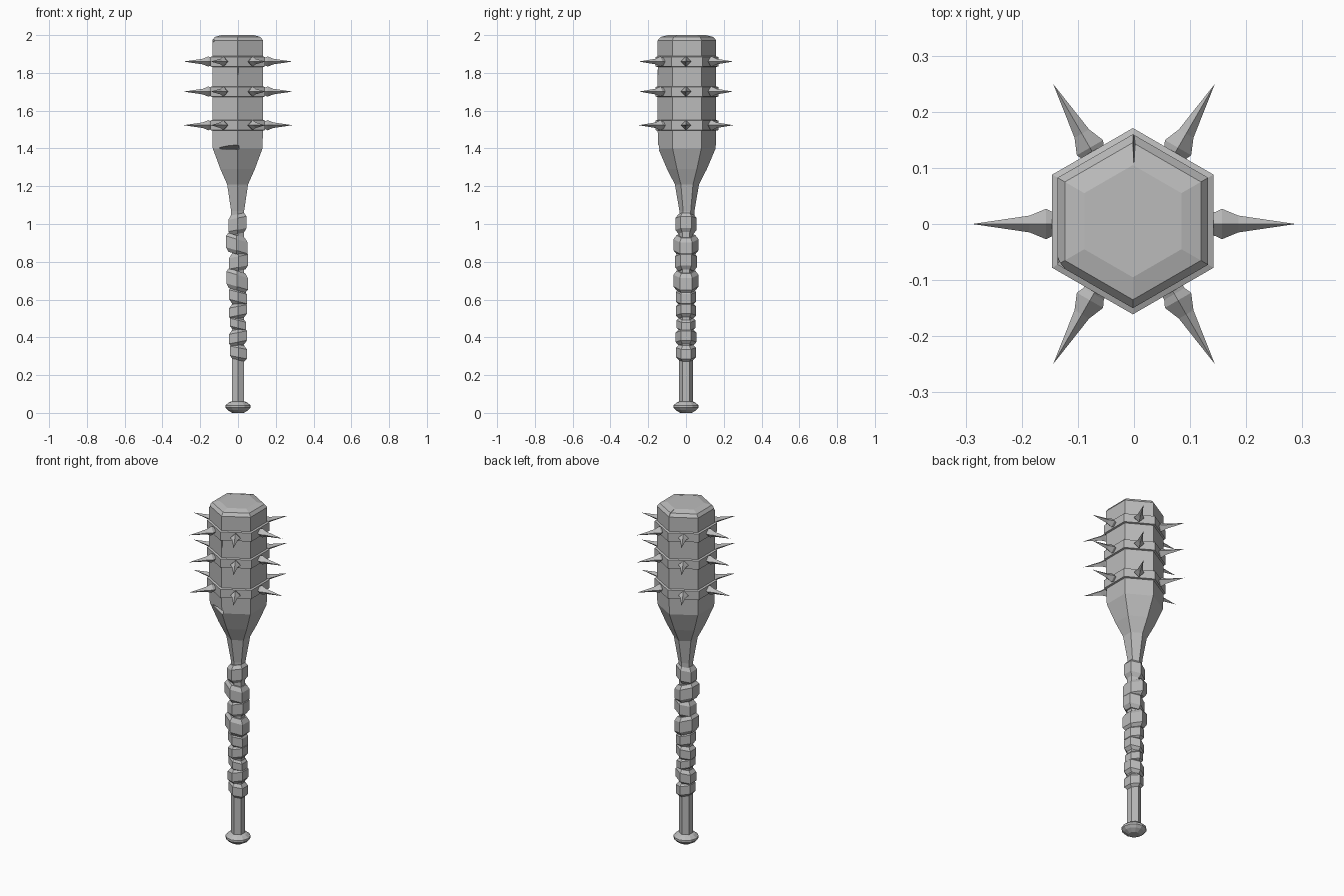
import bpy, bmesh, math
from mathutils import Matrix, Vector

if "Cube" in bpy.data.objects:
    bpy.data.objects.remove(bpy.data.objects["Cube"])

grey = bpy.data.materials.new("plain_grey")
grey.use_nodes = True
grey.diffuse_color = (0.5, 0.5, 0.5, 1)
grey.node_tree.nodes["Principled BSDF"].inputs["Base Color"].default_value = (0.5, 0.5, 0.5, 1)


def finish(name, bm):
    bmesh.ops.recalc_face_normals(bm, faces=bm.faces)
    mesh = bpy.data.meshes.new(name)
    bm.to_mesh(mesh)
    bm.free()
    mesh.materials.append(grey)
    ob = bpy.data.objects.new(name, mesh)
    bpy.context.collection.objects.link(ob)
    return ob


def add_turned(bm, profile, sides=6, matrix=Matrix(), shear=0.0):
    """Faceted solid from (radius, z) rings; a zero radius makes a point."""
    rings = []
    for r, z in profile:
        count = sides if r > 0 else 1
        ring = []
        for i in range(count):
            a = math.pi / 2 + i * math.tau / sides
            x = r * math.cos(a)
            ring.append(bm.verts.new(matrix @ Vector((x, r * math.sin(a), z + x * shear))))
        rings.append(ring)
    for low, high in zip(rings, rings[1:]):
        for i in range(sides):
            j = (i + 1) % sides
            if len(high) == 1:
                bm.faces.new((low[i], low[j], high[0]))
            else:
                bm.faces.new((low[i], low[j], high[j], high[i]))
    for ring in (rings[0], rings[-1]):
        if len(ring) > 2:
            bm.faces.new(ring)


def turned(name, profile, **options):
    bm = bmesh.new()
    add_turned(bm, profile, **options)
    return finish(name, bm)


def chip(target, points):
    """Cut a small convex chip out of a part."""
    bm = bmesh.new()
    for p in points:
        bm.verts.new(p)
    bmesh.ops.convex_hull(bm, input=bm.verts)
    cutter = finish("chip_cutter", bm)
    cutter.hide_render = True
    mod = target.modifiers.new("chip", "BOOLEAN")
    mod.object, mod.operation, mod.solver = cutter, "DIFFERENCE", "EXACT"
    bpy.context.view_layer.objects.active = target
    bpy.ops.object.modifier_apply(modifier=mod.name)
    bpy.data.objects.remove(cutter)


shift = Matrix.Translation((-0.002, 0.005, 0))

# Six-sided head flaring out of the neck
head = turned("club_head", [(0.037, 1.0), (0.040, 1.07), (0.064, 1.21), (0.105, 1.29),
                            (0.152, 1.40), (0.155, 1.5), (0.155, 1.972),
                            (0.140, 1.99), (0.100, 2.0)], matrix=shift)

# Nicks: front notch, back rim split, front rim corner, front edge
chip(head, [(0.02, -0.2, 1.44), (0.02, -0.2, 1.385), (-0.12, -0.16, 1.42),
            (-0.12, -0.16, 1.395), (0.0, -0.115, 1.40), (-0.09, -0.07, 1.40)])
chip(head, [(-0.009, 0.18, 2.02), (0.009, 0.18, 2.02), (0, 0.18, 1.955),
            (0, 0.10, 2.001)])
chip(head, [(-0.16, -0.03, 1.985), (-0.10, -0.12, 1.985), (-0.16, -0.12, 1.985),
            (-0.13, -0.065, 1.965), (-0.16, -0.09, 1.94)])
chip(head, [(-0.015, -0.18, 1.83), (0.015, -0.18, 1.83), (0, -0.141, 1.83),
            (0.012, -0.18, 1.72), (0, -0.155, 1.72)])

# Handle and pommel
turned("handle", [(0.038, 0.04), (0.038, 1.02)])
turned("pommel", [(0.030, 0.0), (0.054, 0.014), (0.067, 0.028),
                  (0.067, 0.040), (0.050, 0.054), (0.036, 0.060)], sides=12)

# Uneven grip wraps: centre height, half height, radius, side offset, slant
wraps = [(1.00, 0.052, 0.056, -0.003, 0.20), (0.89, 0.050, 0.066, -0.007, -0.30),
         (0.80, 0.048, 0.058, 0.003, 0.20), (0.70, 0.052, 0.066, -0.005, -0.30),
         (0.615, 0.042, 0.054, 0, -0.25), (0.54, 0.040, 0.054, 0, 0.20),
         (0.47, 0.034, 0.050, 0, -0.25), (0.40, 0.042, 0.055, 0, 0.20),
         (0.32, 0.042, 0.052, 0.002, -0.20)]
for number, (z, h, r, x, slant) in enumerate(wraps, 1):
    turned(f"grip_wrap_{number}",
           [(r - 0.016, -h), (r, -h * 0.6), (r, h * 0.6), (r - 0.016, h)],
           matrix=Matrix.Translation((x, 0, z)), shear=slant)

# Bands, each with a ring of six spikes
spike = [(0.020, 0.125), (0.021, 0.144), (0.027, 0.157), (0.015, 0.186), (0, 0.288)]
for label, z in (("lower", 1.523), ("middle", 1.701), ("upper", 1.860)):
    turned(f"{label}_band", [(0.150, -0.030), (0.166, -0.026), (0.166, 0.024), (0.150, 0.030)],
           matrix=shift @ Matrix.Translation((0, 0, z)))
    bm = bmesh.new()
    for i in range(6):
        turn = Matrix.Rotation(i * math.tau / 6, 4, "Z") @ Matrix.Rotation(math.pi / 2, 4, "Y")
        add_turned(bm, spike, sides=4, matrix=Matrix.Translation((0, 0, z)) @ turn)
    finish(f"{label}_spikes", bm)
